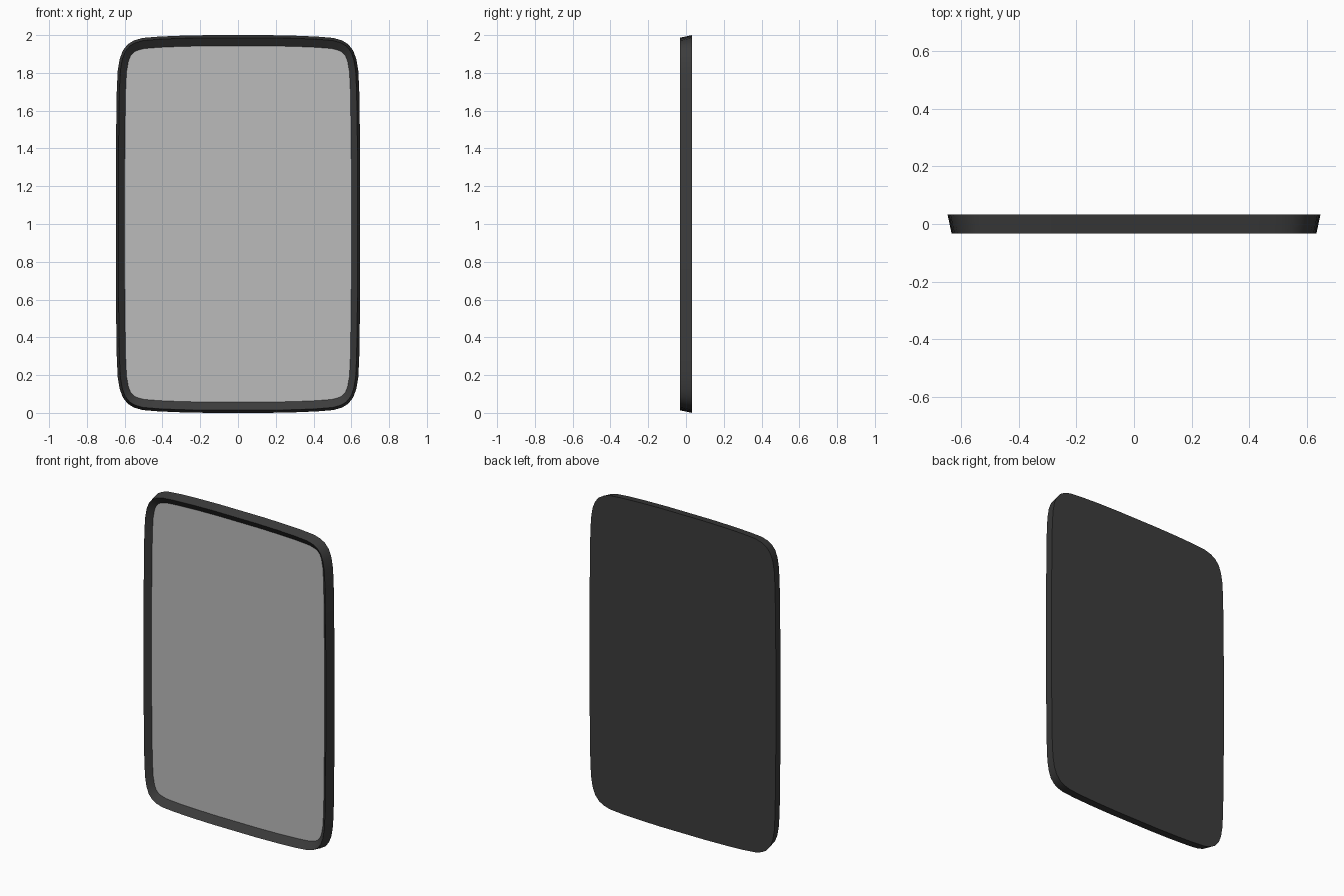
import bpy, bmesh
from mathutils import Vector

if "Cube" in bpy.data.objects:
    bpy.data.objects.remove(bpy.data.objects["Cube"])

# one quarter of the softly bulging outline, (x, z) about the centre
QUARTER = [(0.647, 0), (0.647, 0.3), (0.645, 0.5), (0.642, 0.7), (0.637, 0.81), (0.626, 0.875),
           (0.609, 0.92), (0.582, 0.953), (0.55, 0.972), (0.505, 0.985), (0.42, 0.992),
           (0.3, 0.997), (0.15, 1.0), (0, 1.0)]


def outline():
    q = QUARTER
    pts = q + [(-x, z) for x, z in q[-2::-1]]
    return [Vector(p) for p in pts + [(x, -z) for x, z in pts[-2:0:-1]]]


def inset(dx, dz, y):
    """Outline moved inward along its normals, placed at depth y."""
    pts = outline()
    n = len(pts)
    ring = []
    for i, p in enumerate(pts):
        t = (pts[(i + 1) % n] - pts[i - 1]).normalized()
        ring.append((p.x - t.y * dx, y, 1 + p.y + t.x * dz))
    return ring


def material(name, rgb):
    m = bpy.data.materials.new(name)
    m.diffuse_color = (*rgb, 1)
    m.use_nodes = True
    m.node_tree.nodes["Principled BSDF"].inputs["Base Color"].default_value = m.diffuse_color
    return m


def loft(name, rings, mat, cap_first=False, cap_last=False):
    bm = bmesh.new()
    loops = [[bm.verts.new(c) for c in r] for r in rings]
    n = len(loops[0])
    for a, b in zip(loops, loops[1:]):
        for i in range(n):
            j = (i + 1) % n
            bm.faces.new((a[i], a[j], b[j], b[i]))
    if cap_first:
        bm.faces.new(loops[0][::-1])
    if cap_last:
        bm.faces.new(loops[-1])
    me = bpy.data.meshes.new(name)
    bm.to_mesh(me)
    bm.free()
    me.materials.append(mat)
    ob = bpy.data.objects.new(name, me)
    bpy.context.collection.objects.link(ob)
    bpy.context.view_layer.objects.active = ob
    ob.select_set(True)
    bpy.ops.object.shade_smooth_by_angle(angle=0.5)
    ob.select_set(False)
    return ob


dark = material("dark_frame", (0.045, 0.045, 0.045))
silver = material("mirror_silver", (0.5, 0.5, 0.5))

# frame: flat back, flared outer wall, front edge, bevel down to the glass
glass_edge = inset(0.047, 0.057, 0.0)
loft("mirror_frame", [inset(0, 0, 0.033), inset(0.014, 0.014, -0.033), glass_edge],
     dark, cap_first=True)

# mirror glass
loft("mirror_glass", [glass_edge], silver, cap_last=True)
